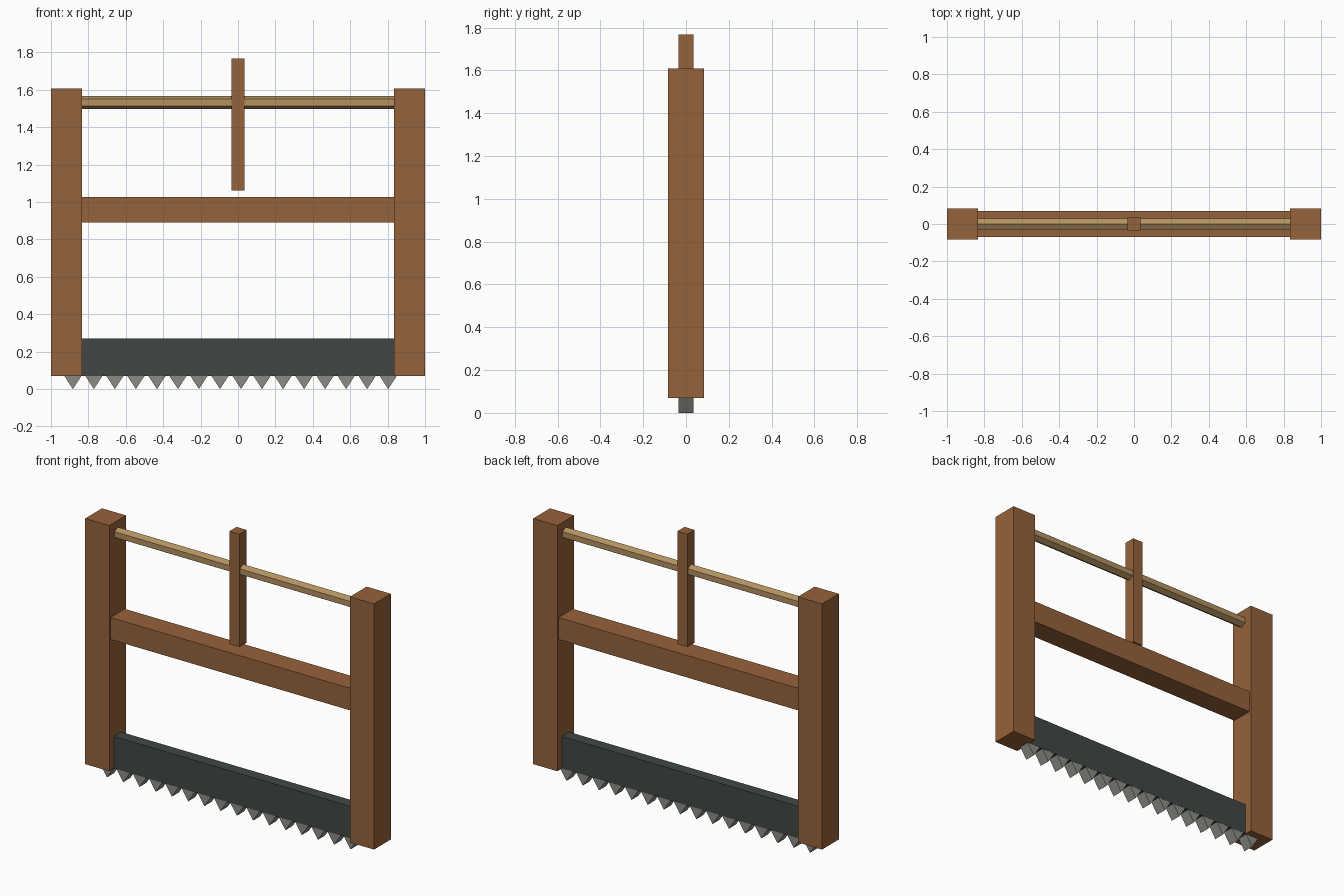
import bpy
import math

if "Cube" in bpy.data.objects:
    bpy.data.objects.remove(bpy.data.objects["Cube"])


def material(name, rgb):
    m = bpy.data.materials.new(name)
    m.diffuse_color = (*rgb, 1.0)
    m.use_nodes = True
    m.node_tree.nodes["Principled BSDF"].inputs["Base Color"].default_value = m.diffuse_color
    return m


brown = material("brown_wood", (0.305, 0.125, 0.043))
tan = material("tan_rope", (0.45, 0.285, 0.118))
dark = material("dark_steel", (0.052, 0.064, 0.062))
grey = material("grey_steel", (0.26, 0.26, 0.235))


def mesh_object(name, verts, faces, mat):
    me = bpy.data.meshes.new(name)
    me.from_pydata(verts, [], faces)
    me.materials.append(mat)
    ob = bpy.data.objects.new(name, me)
    bpy.context.collection.objects.link(ob)
    return ob


def box(name, x0, x1, half_y, z0, z1, mat):
    bpy.ops.mesh.primitive_cube_add(size=1, location=((x0 + x1) / 2, 0, (z0 + z1) / 2))
    ob = bpy.context.object
    ob.name = name
    ob.scale = (x1 - x0, 2 * half_y, z1 - z0)
    bpy.ops.object.transform_apply(location=False, rotation=False, scale=True)
    ob.data.materials.append(mat)
    return ob


INNER = 0.833  # inner face of the end posts

# Frame: two end posts and the middle stretcher
box("left_post", -1, -INNER, 0.083, 0.07, 1.608, brown)
box("right_post", INNER, 1, 0.083, 0.07, 1.608, brown)
box("stretcher", -INNER, INNER, 0.07, 0.89, 1.028, brown)

# Hexagonal tension cord with an edge along the top, and its twisting stick
bpy.ops.mesh.primitive_cylinder_add(vertices=6, radius=0.035, depth=2 * INNER,
                                    location=(0, 0, 1.532),
                                    rotation=(0, math.pi / 2, 0))
cord = bpy.context.object
cord.name = "tension_cord"
# Put a vertex at the top if the primitive has a flat there
top = [v for v in cord.data.vertices if abs(v.co.x) > 0.034]
if not top:
    for v in cord.data.vertices:
        v.co.x, v.co.y = v.co.y, -v.co.x
cord.data.materials.append(tan)
box("twisting_stick", -0.035, 0.035, 0.035, 1.062, 1.768, brown)

# Saw blade
box("blade", -INNER, INNER, 0.036, 0.07, 0.27, dark)

# Row of wedge teeth pointing down
for i in range(16):
    x = -0.883 + i * 0.1124
    verts = [(x + dx, y, z) for y in (-0.035, 0.035)
             for dx, z in ((-0.049, 0.075), (0, 0), (0.049, 0.075))]
    mesh_object(f"tooth_{i + 1}", verts,
                [(0, 1, 2), (3, 5, 4), (0, 3, 4, 1), (1, 4, 5, 2), (2, 5, 3, 0)], grey)
